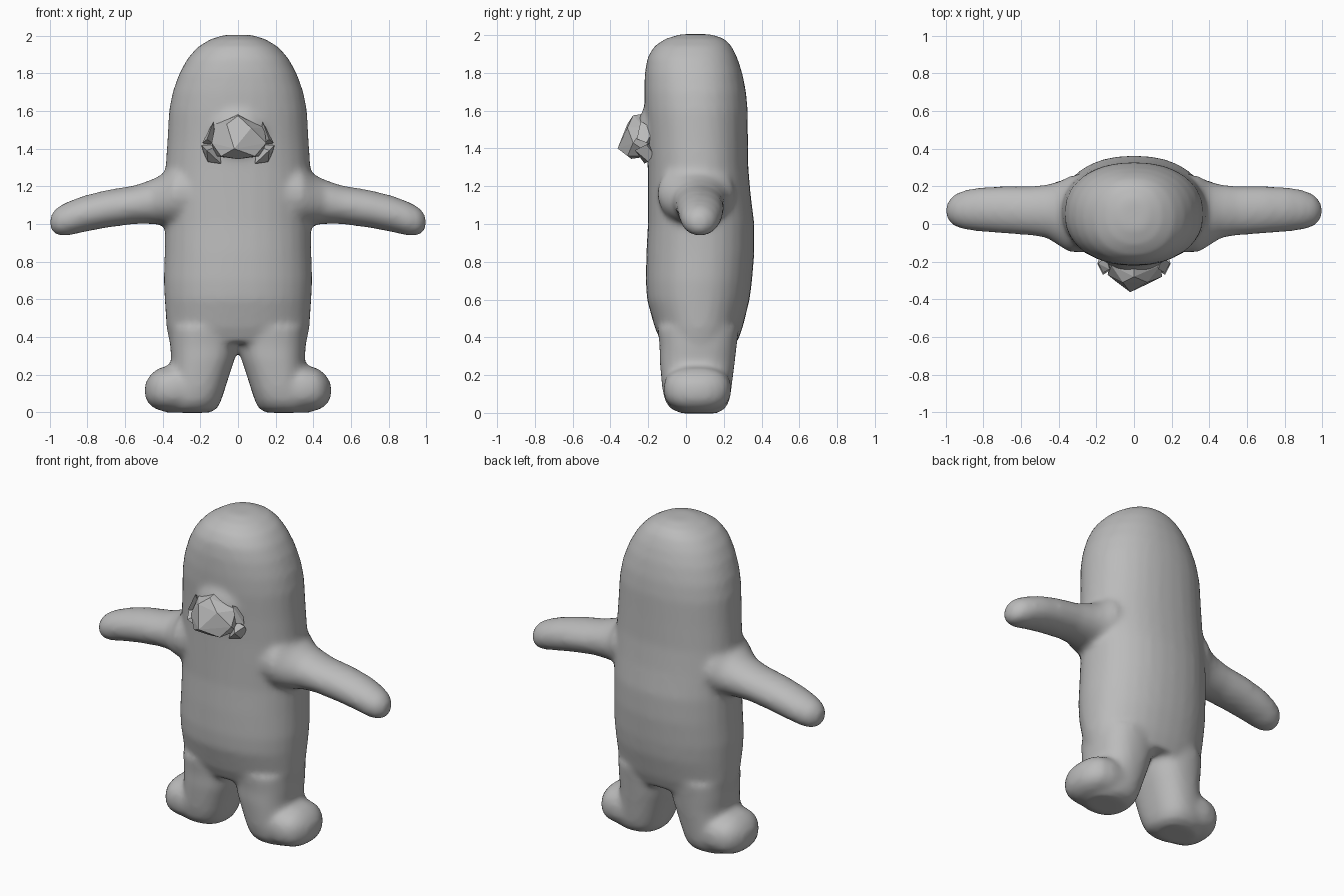
import bpy, bmesh, math
from mathutils import Vector

grey = bpy.data.materials.new("plain grey")
grey.diffuse_color = (0.5, 0.5, 0.5, 1)


def loft(bm, rings, axis, sx=1, n=32, power=2.0):
    """Closed loft of rounded rings: (position, a_min, a_max, y_min, y_max)."""
    loops = []
    for t, a0, a1, y0, y1 in rings:
        loop = []
        for i in range(n):
            w = 2 * math.pi * i / n
            c, s = math.cos(w), math.sin(w)
            a = (a0 + a1) / 2 + (a1 - a0) / 2 * math.copysign(abs(c) ** (2 / power), c)
            y = (y0 + y1) / 2 + (y1 - y0) / 2 * math.copysign(abs(s) ** (2 / power), s)
            co = (a * sx, y, t) if axis == "z" else (t * sx, y, a)
            loop.append(bm.verts.new(co))
        loops.append(loop)
    faces = [bm.faces.new(loops[0]), bm.faces.new(loops[-1][::-1])]
    for p, q in zip(loops, loops[1:]):
        for i in range(n):
            j = (i + 1) % n
            faces.append(bm.faces.new((p[j], p[i], q[i], q[j])))
    bmesh.ops.recalc_face_normals(bm, faces=faces)


def finish(name, bm):
    me = bpy.data.meshes.new(name)
    bm.to_mesh(me)
    bm.free()
    me.materials.append(grey)
    ob = bpy.data.objects.new(name, me)
    bpy.context.collection.objects.link(ob)
    return ob


# Torso and domed head
bm = bmesh.new()
torso = [(0.37, .365, -.13, .27), (0.45, .38, -.165, .30), (0.6, .39, -.207, .337),
         (0.7, .395, -.213, .35), (0.85, .39, -.21, .362), (1.0, .388, -.202, .362),
         (1.15, .392, -.202, .343), (1.3, .385, -.203, .33), (1.45, .375, -.21, .328),
         (1.6, .367, -.22, .327), (1.7, .348, -.222, .318), (1.8, .312, -.218, .298),
         (1.88, .268, -.205, .272), (1.94, .215, -.17, .243), (1.98, .15, -.11, .205),
         (2.005, .07, -.03, .13)]
loft(bm, [(z, -w, w, y0, y1) for z, w, y0, y1 in torso], "z", power=2.2)

# Soft bulge under the muzzle
bulge = bmesh.ops.create_uvsphere(bm, u_segments=24, v_segments=16, radius=1)["verts"]
for v in bulge:
    v.co = Vector((v.co.x * .17, v.co.y * .11 - .15, v.co.z * .16 + 1.49))

for s in (1, -1):
    # Arms, drooping slightly and flared at the shoulder
    loft(bm, [(.20, .96, 1.38, -.15, .27), (.34, .985, 1.33, -.15, .255),
              (.40, .995, 1.265, -.115, .225), (.46, 1.0, 1.235, -.075, .21),
              (.55, 1.0, 1.205, -.06, .20), (.70, .98, 1.18, -.05, .20),
              (.82, .957, 1.15, -.04, .195), (.90, .938, 1.12, -.03, .18),
              (.96, .937, 1.09, -.01, .155), (.987, .96, 1.06, .02, .12),
              (.998, .985, 1.035, .045, .095)], "x", s)
    # Legs
    loft(bm, [(-.003, .15, .38, -.02, .16), (.02, .11, .38, -.08, .205),
              (.06, .09, .38, -.11, .23), (.12, .07, .37, -.125, .24),
              (.2, .045, .36, -.133, .25), (.28, .018, .355, -.14, .26),
              (.35, .0, .36, -.14, .268), (.45, -.01, .36, -.15, .28)], "z", s, power=2.4)
    # Feet, turned outwards
    loft(bm, [(.16, -.002, .25, -.06, .2), (.25, -.004, .26, -.11, .235),
              (.35, .0, .25, -.12, .24), (.42, .01, .235, -.105, .225),
              (.46, .03, .205, -.07, .19), (.485, .06, .17, -.02, .14),
              (.495, .09, .14, .03, .09)], "x", s, power=2.4)

# Fuse everything into one soft skin
body = finish("body", bm)
rm = body.modifiers.new("fuse", "REMESH")
rm.mode = "VOXEL"
rm.voxel_size = 0.018
rm.use_smooth_shade = True
sm = body.modifiers.new("soften", "SMOOTH")
sm.factor = 0.5
sm.iterations = 8


def hull(name, points):
    b = bmesh.new()
    for p in points:
        b.verts.new(p)
    res = bmesh.ops.convex_hull(b, input=b.verts[:])
    loose = [v for v in b.verts if not v.link_faces]
    bmesh.ops.delete(b, geom=loose, context="VERTS")
    bmesh.ops.recalc_face_normals(b, faces=b.faces[:])
    return finish(name, b)


# Faceted muzzle
hull("muzzle", [(-.02, -.362, 1.40), (-.06, -.31, 1.53), (.07, -.31, 1.51), (0, -.28, 1.575),
                (-.14, -.27, 1.43), (.15, -.28, 1.43), (-.09, -.31, 1.36), (.09, -.31, 1.36),
                (0, -.29, 1.345), (.14, -.22, 1.51), (-.12, -.22, 1.53),
                (-.12, -.18, 1.36), (.12, -.18, 1.36), (0, -.18, 1.59)])

# Jagged cheek shards on both sides of the muzzle
for s, side in ((1, "left"), (-1, "right")):
    hull(side + "_upper_shard", [(.13 * s, -.24, 1.545), (.165 * s, -.26, 1.45),
                                 (.19 * s, -.21, 1.43), (.12 * s, -.18, 1.42), (.15 * s, -.17, 1.5)])
    hull(side + "_lower_shard", [(.195 * s, -.21, 1.42), (.165 * s, -.27, 1.39), (.16 * s, -.2, 1.33),
                                 (.09 * s, -.22, 1.32), (.1 * s, -.18, 1.42), (.18 * s, -.17, 1.37)])
